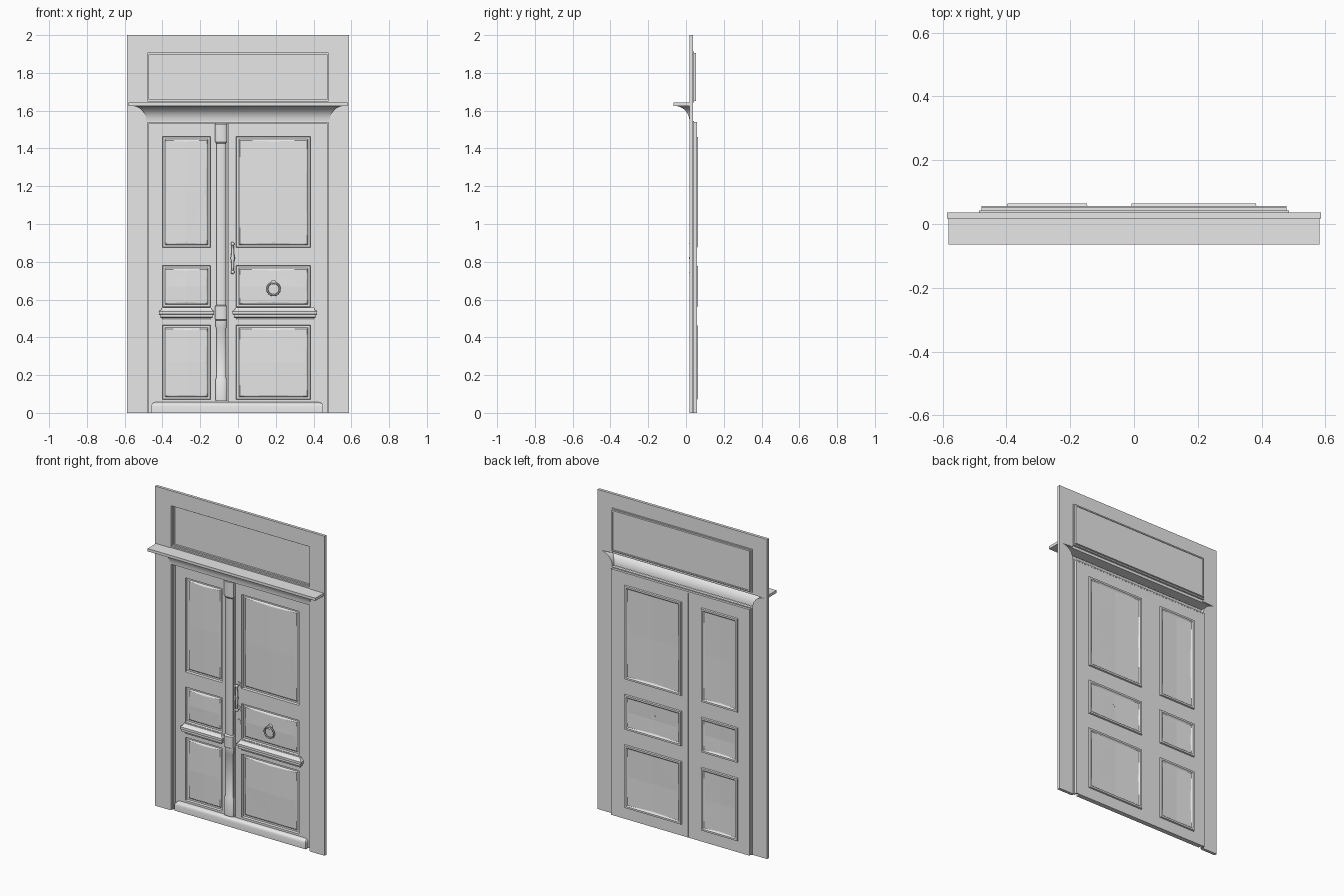
import bpy, bmesh, math
from mathutils import Matrix

old = bpy.data.objects.get("Cube")
if old:
    bpy.data.objects.remove(old, do_unlink=True)

grey = bpy.data.materials.new("plain grey")
grey.use_nodes = True
COLOUR = (0.8, 0.8, 0.8, 1)
grey.diffuse_color = COLOUR
grey.node_tree.nodes["Principled BSDF"].inputs["Base Color"].default_value = COLOUR


def finish(name, bm, smooth=False, fix=True):
    """Turn a bmesh into a named grey object."""
    if fix:
        bmesh.ops.recalc_face_normals(bm, faces=bm.faces)
    mesh = bpy.data.meshes.new(name)
    bm.to_mesh(mesh)
    bm.free()
    mesh.materials.append(grey)
    ob = bpy.data.objects.new(name, mesh)
    bpy.context.collection.objects.link(ob)
    if smooth:
        bpy.ops.object.select_all(action='DESELECT')
        ob.select_set(True)
        bpy.context.view_layer.objects.active = ob
        bpy.ops.object.shade_smooth_by_angle(angle=math.radians(35))
    return ob


def add_box(bm, x0, x1, y0, y1, z0, z1):
    m = Matrix.Translation(((x0 + x1) / 2, (y0 + y1) / 2, (z0 + z1) / 2))
    m = m @ Matrix.Diagonal((x1 - x0, y1 - y0, z1 - z0, 1))
    bmesh.ops.create_cube(bm, size=1, matrix=m)


def add_border(bm, half, z0, z1, width, y0, y1, sill=True):
    """Rectangular border of the given width, grown inwards."""
    for s in (-1, 1):
        a, b = sorted((s * half, s * (half - width)))
        add_box(bm, a, b, y0, y1, z0, z1)
    add_box(bm, -half + width, half - width, y0, y1, z1 - width, z1)
    if sill:
        add_box(bm, -half + width, half - width, y0, y1, z0, z0 + width)


def loft(name, rings, closed=False, caps=False, smooth=True):
    bm = bmesh.new()
    rows = [[bm.verts.new(p) for p in ring] for ring in rings]
    n = len(rows[0])
    for a, b in zip(rows, rows[1:]):
        for i in range(n if closed else n - 1):
            j = (i + 1) % n
            bm.faces.new((a[i], a[j], b[j], b[i]))
    if caps:
        bm.faces.new(rows[0])
        bm.faces.new(rows[-1])
    return finish(name, bm, smooth)


def moulding(name, x0, x1, yb, profile, solid=True):
    """Mitred moulding; profile is (height, projection)."""
    rings = [[(x0 - o, yb, z), (x0 - o, yb - o, z), (x1 + o, yb - o, z), (x1 + o, yb, z)]
             for z, o in profile]
    return loft(name, rings, closed=solid, caps=solid)


def rod(bm, r, length, centre, axis='Z', r2=None):
    rot = Matrix.Rotation(math.pi / 2, 4, 'X') if axis == 'Y' else Matrix()
    bmesh.ops.create_cone(bm, cap_ends=True, segments=16, radius1=r, radius2=r2 or r,
                          depth=length, matrix=Matrix.Translation(centre) @ rot)


# Surround: two notched jambs and a head
FRONT, BACK = 0.018, 0.036
OPEN, EDGE = 0.485, 0.587
COVE = [(1.545 + 0.08 * math.sin(t), 0.078 * (1 - math.cos(t)))
        for t in [i * math.pi / 20 for i in range(11)]]
bm = bmesh.new()
for s in (-1, 1):
    outline = [(EDGE, 0), (OPEN, 0)] + [(OPEN + o, z) for z, o in COVE]
    outline += [(OPEN, 1.63), (OPEN, 1.91), (EDGE, 1.91)]
    face = bm.faces.new([bm.verts.new((s * x, FRONT, z)) for x, z in outline])
    out = bmesh.ops.extrude_face_region(bm, geom=[face])
    new = [v for v in out["geom"] if isinstance(v, bmesh.types.BMVert)]
    bmesh.ops.translate(bm, verts=new, vec=(0, BACK - FRONT, 0))
    bm.faces.ensure_lookup_table()
add_box(bm, -EDGE, EDGE, FRONT, BACK, 1.91, 2)
finish("door_surround", bm)

# Hollow cove and ledge over the door
moulding("cornice_cove", -OPEN, OPEN, FRONT, COVE, solid=False)
bm = bmesh.new()
add_box(bm, -0.581, 0.581, -0.065, 0.03, 1.625, 1.642)
finish("cornice_ledge", bm)

# Stepped linings
bm = bmesh.new()
add_border(bm, 0.486, 0, 1.546, 0.008, 0.022, 0.042, sill=False)
add_border(bm, 0.478, 0, 1.54, 0.008, 0.034, 0.057, sill=False)
finish("door_lining", bm)
bm = bmesh.new()
add_border(bm, 0.486, 1.642, 1.912, 0.008, 0.022, 0.042)
add_border(bm, 0.478, 1.65, 1.905, 0.008, 0.034, 0.054)
finish("transom_lining", bm)

# Transom panes
for side, a, b in (("right", -0.471, -0.0005), ("left", 0.0005, 0.471)):
    bm = bmesh.new()
    add_box(bm, a, b, 0.046, 0.05, 1.657, 1.898)
    finish("transom_pane_" + side, bm)


def panel(name, x0, x1, z0, z1):
    """Sunk border with a raised field carrying a diamond."""
    bm = bmesh.new()
    cx, cz = (x0 + x1) / 2, (z0 + z1) / 2

    def ring(inset, y):
        a, b, c, d = x0 + inset, x1 - inset, z0 + inset, z1 - inset
        pts = [(a, c), (cx, c), (b, c), (b, cz), (b, d), (cx, d), (a, d), (a, cz)]
        return [bm.verts.new((x, y, z)) for x, z in pts]

    rows = [ring(0, 0.051), ring(0.003, 0.0645), ring(0.014, 0.0645), ring(0.02, 0.058)]
    for p, q in zip(rows, rows[1:]):
        for i in range(8):
            j = (i + 1) % 8
            bm.faces.new((p[i], p[j], q[j], q[i]))
    edge = rows[-1]
    inner = ring(0.026, 0.0555)
    tips = inner[1::2]
    bmesh.ops.delete(bm, geom=inner[0::2], context='VERTS')
    apex = bm.verts.new((cx, 0.053, cz))
    for k in range(4):
        corner, mid, before = edge[2 * k], edge[2 * k + 1], edge[2 * k - 1]
        tip, last = tips[k], tips[k - 1]
        bm.faces.new((corner, mid, tip))
        bm.faces.new((before, corner, last))
        bm.faces.new((corner, tip, last))
        bm.faces.new((last, tip, apex))
    finish(name, bm)


# Leaves: stiles and rails around three panels each
ROWS = (("lower", 0.07, 0.465), ("middle", 0.56, 0.78), ("upper", 0.875, 1.463))
LEAVES = (("right", -0.472, -0.055, -0.4, -0.145), ("left", -0.054, 0.472, -0.01, 0.385))
for side, x0, x1, p0, p1 in LEAVES:
    bm = bmesh.new()
    add_box(bm, x0, p0, 0.051, 0.056, 0, 1.54)
    add_box(bm, p1, x1, 0.051, 0.056, 0, 1.54)
    bottom = 0
    for row, z0, z1 in ROWS:
        add_box(bm, p0, p1, 0.051, 0.056, bottom, z0)
        bottom = z1
        panel(side + "_leaf_" + row + "_panel", p0, p1, z0, z1)
    add_box(bm, p0, p1, 0.051, 0.056, bottom, 1.54)
    finish(side + "_leaf", bm)
    # Waist moulding across the leaf
    moulding(side + "_waist_moulding", p0 + 0.01, p1 + 0.005 - 0.015 * (side == "right"), 0.052,
             [(0.492, 0.008), (0.503, 0.012), (0.507, 0.022), (0.52, 0.022), (0.523, 0.029),
              (0.538, 0.029), (0.545, 0.018), (0.558, 0.012)])

# Kick board
moulding("kick_board", -0.435, 0.425, 0.052,
         [(0, 0.025), (0.035, 0.025), (0.045, 0.022), (0.053, 0.014), (0.057, 0.003)])

# Central post: blocks with rounded shafts between
POST = [(0.065, 0.031, 0.026), (0.175, 0.031, 0.026), (0.19, 0.025, 0.018), (0.445, 0.025, 0.018),
        (0.455, 0.029, 0.022), (0.49, 0.029, 0.022), (0.495, 0.032, 0.031), (0.565, 0.032, 0.031),
        (0.57, 0.025, 0.018), (1.425, 0.025, 0.018), (1.435, 0.032, 0.026), (1.53, 0.032, 0.026)]
rings = []
for z, w, d in POST:
    half = [(w, 0), (w, 0.6), (0.8 * w, 0.85), (0.4 * w, 1)]
    section = [(-u, v) for u, v in half] + half[::-1]
    rings.append([(-0.089 + u, 0.052 - d * v, z) for u, v in section])
loft("central_post", rings, closed=True, caps=True)

# Pull handle
HX = -0.028
bm = bmesh.new()
for z in (0.745, 0.895):
    rod(bm, 0.017, 0.005, (HX, 0.0495, z), 'Y')
    rod(bm, 0.006, 0.026, (HX, 0.037, z), 'Y')
    bmesh.ops.create_uvsphere(bm, u_segments=12, v_segments=8, radius=0.01,
                              matrix=Matrix.Translation((HX, 0.027, z)))
rod(bm, 0.005, 0.07, (HX, 0.027, 0.782), r2=0.009)
rod(bm, 0.009, 0.07, (HX, 0.027, 0.858), r2=0.005)
rod(bm, 0.011, 0.01, (HX, 0.027, 0.82))
finish("pull_handle", bm, True)

# Keyhole plate
bm = bmesh.new()
rod(bm, 0.016, 0.005, (HX, 0.0495, 0.662), 'Y')
finish("keyhole_plate", bm, True)

# Ring knocker
bm = bmesh.new()
rod(bm, 0.014, 0.018, (0.188, 0.046, 0.69), 'Y')
finish("knocker_boss", bm, True)
bpy.ops.mesh.primitive_torus_add(major_radius=0.033, minor_radius=0.005, major_segments=32,
                                 minor_segments=10, location=(0.188, 0.041, 0.656),
                                 rotation=(math.pi / 2, 0, 0))
knocker = bpy.context.object
knocker.name = "knocker_ring"
knocker.data.materials.append(grey)
bpy.ops.object.shade_smooth_by_angle(angle=math.radians(35))
